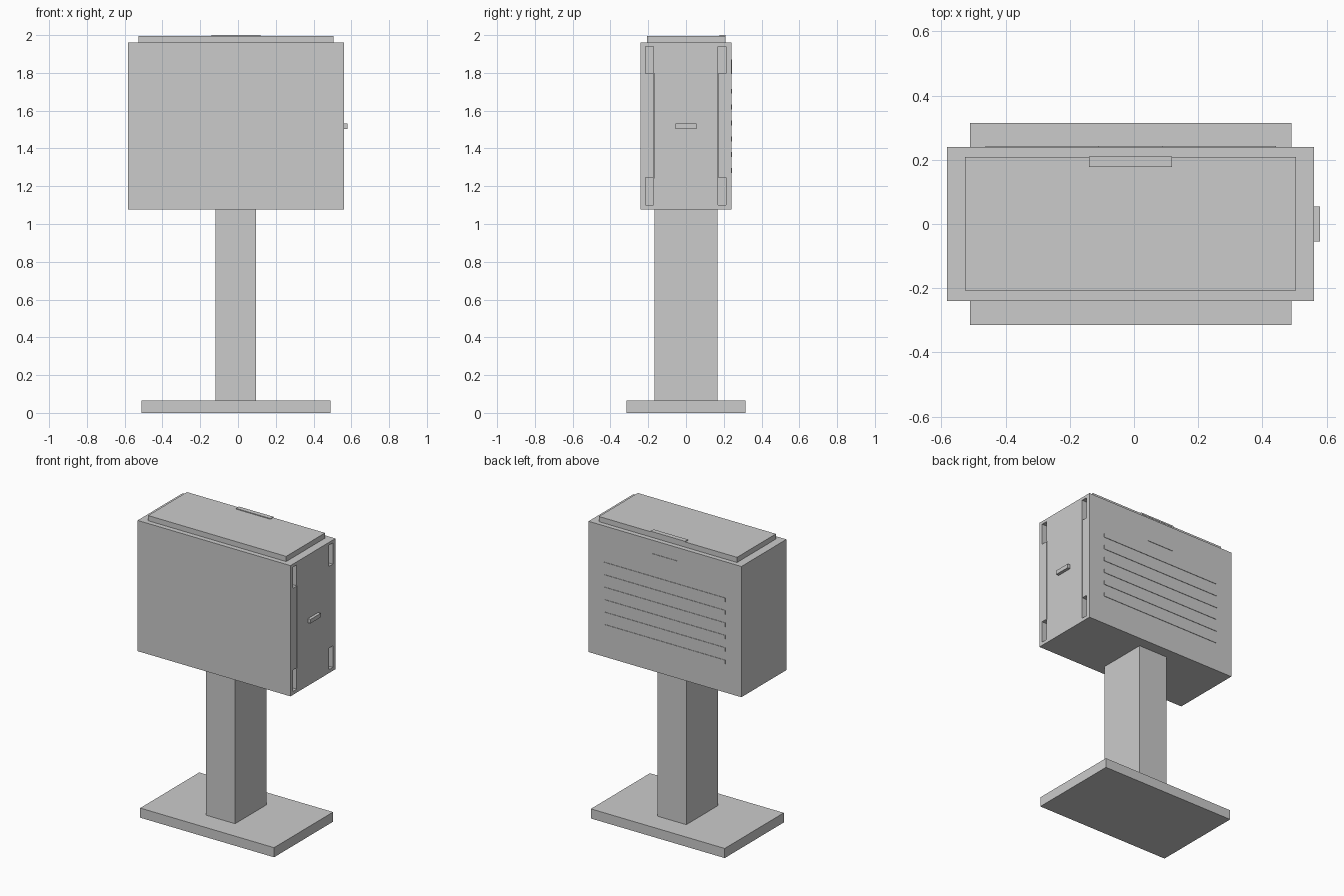
import bpy, bmesh

if "Cube" in bpy.data.objects:
    bpy.data.objects.remove(bpy.data.objects["Cube"])


def boxes(name, extents):
    """One object made of axis-aligned boxes given as (x0, x1, y0, y1, z0, z1)."""
    bm = bmesh.new()
    for x0, x1, y0, y1, z0, z1 in extents:
        verts = bmesh.ops.create_cube(bm, size=1)["verts"]
        for v in verts:
            v.co.x = x0 if v.co.x < 0 else x1
            v.co.y = y0 if v.co.y < 0 else y1
            v.co.z = z0 if v.co.z < 0 else z1
    mesh = bpy.data.meshes.new(name)
    bm.to_mesh(mesh)
    bm.free()
    obj = bpy.data.objects.new(name, mesh)
    bpy.context.collection.objects.link(obj)
    return obj


def cut(obj, cutter):
    """Subtract the cutter, then remove it."""
    cutter.hide_render = True
    mod = obj.modifiers.new("cut", "BOOLEAN")
    mod.operation = "DIFFERENCE"
    mod.solver = "EXACT"
    mod.object = cutter
    bpy.context.view_layer.objects.active = obj
    bpy.ops.object.modifier_apply(modifier=mod.name)
    bpy.data.objects.remove(cutter)


# Stand
boxes("base_plate", [(-0.51, 0.49, -0.315, 0.315, 0, 0.065)])
boxes("post", [(-0.12, 0.096, -0.168, 0.168, 0.065, 1.08)])

# Cabinet with hinge recesses and door seams on the right side
cabinet = boxes("cabinet", [(-0.582, 0.56, -0.24, 0.24, 1.077, 1.96)])
sides = [(-0.215, -0.173), (0.17, 0.212)]
heights = [(1.10, 1.245), (1.797, 1.94)]
cut(cabinet, boxes("hinge_recess_cutter",
                   [(0.52, 0.6, *s, *h) for s in sides for h in heights]))
cut(cabinet, boxes("door_seam_cutter",
                   [(0.55, 0.6, s * 0.171 - 0.002, s * 0.171 + 0.002, 1.24, 1.80)
                    for s in (-1, 1)]))

# Top lid and its grip
boxes("lid", [(-0.527, 0.505, -0.207, 0.208, 1.96, 1.995)])
boxes("lid_grip", [(-0.14, 0.118, 0.178, 0.21, 1.99, 2.0)])

# Side door handle
boxes("door_handle", [(0.555, 0.58, -0.055, 0.055, 1.504, 1.531)])

# Back vents and plate
for i in range(6):
    z = 1.703 - 0.084 * i
    boxes(f"vent_slat_{i + 1}", [(-0.463, 0.442, 0.235, 0.243, z - 0.013, z + 0.013)])
boxes("back_plate", [(-0.11, 0.09, 0.235, 0.243, 1.795, 1.87)])
